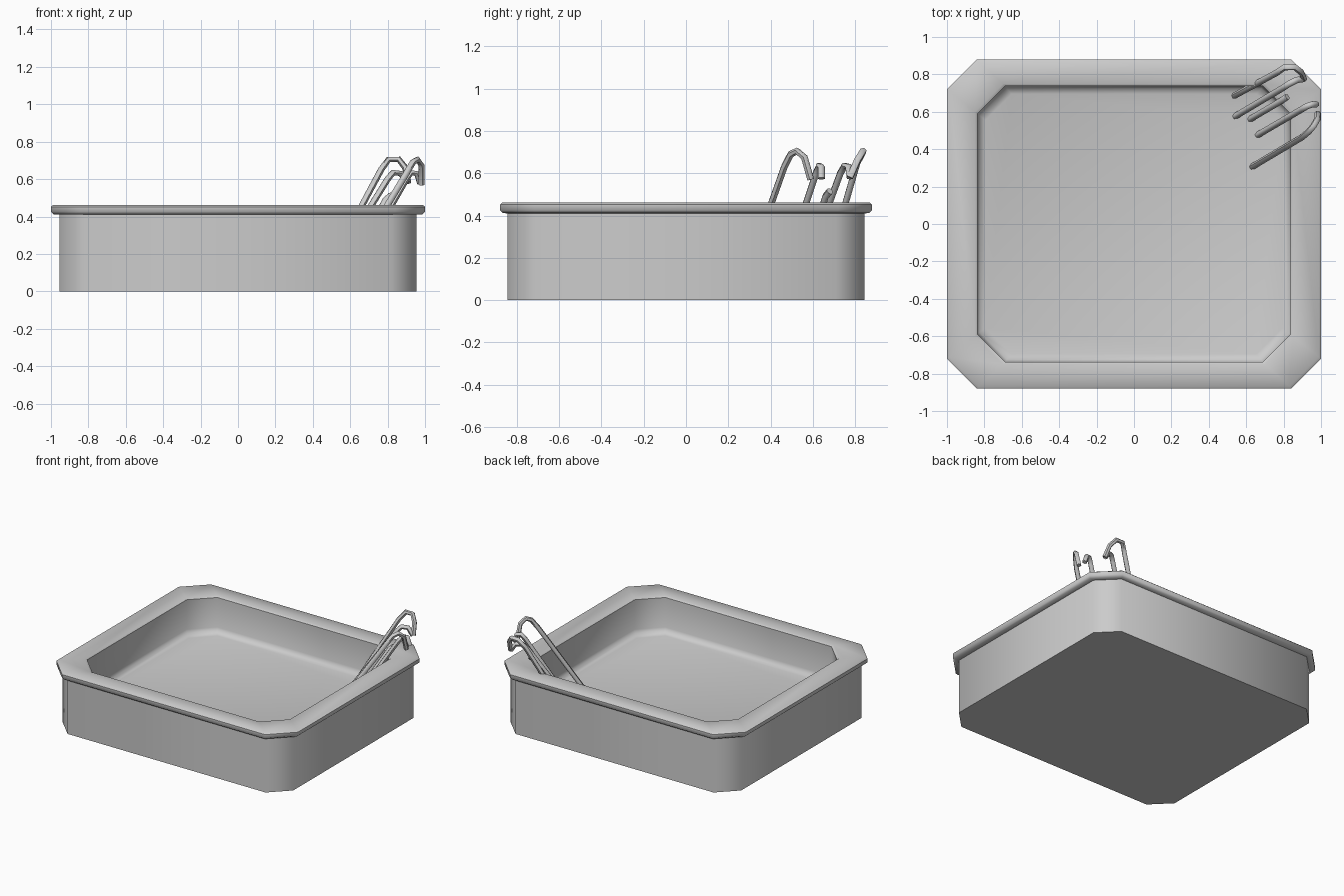
import bpy, bmesh, math

if "Cube" in bpy.data.objects:
    bpy.data.objects.remove(bpy.data.objects["Cube"])

# Single material
grey = bpy.data.materials.new("light grey")
grey.diffuse_color = (0.6, 0.6, 0.6, 1)
grey.use_nodes = True
grey.node_tree.nodes["Principled BSDF"].inputs["Base Color"].default_value = grey.diffuse_color


def octagon(hx, hy, c, z):
    """Rectangle ring with cut corners."""
    return [(hx, -hy + c, z), (hx, hy - c, z), (hx - c, hy, z), (-hx + c, hy, z),
            (-hx, hy - c, z), (-hx, -hy + c, z), (-hx + c, -hy, z), (hx - c, -hy, z)]


def finish(obj, angle):
    obj.data.materials.append(grey)
    bpy.ops.object.select_all(action='DESELECT')
    obj.select_set(True)
    bpy.context.view_layer.objects.active = obj
    bpy.ops.object.shade_smooth_by_angle(angle=math.radians(angle))


def loft(name, rings):
    """Skin stacked octagon rings and cap both ends."""
    bm = bmesh.new()
    loops = [[bm.verts.new(p) for p in octagon(*r)] for r in rings]
    for a, b in zip(loops, loops[1:]):
        for i in range(8):
            j = (i + 1) % 8
            bm.faces.new((a[i], a[j], b[j], b[i]))
    bm.faces.new(loops[0][::-1])
    bm.faces.new(loops[-1])
    bmesh.ops.recalc_face_normals(bm, faces=bm.faces)
    me = bpy.data.meshes.new(name)
    bm.to_mesh(me)
    bm.free()
    obj = bpy.data.objects.new(name, me)
    bpy.context.collection.objects.link(obj)
    finish(obj, 50)


def tube(name, points, radius=0.017):
    """Round pipe along a few points."""
    cu = bpy.data.curves.new(name, 'CURVE')
    cu.dimensions = '3D'
    cu.bevel_depth = radius
    cu.bevel_resolution = 1
    cu.use_fill_caps = True
    sp = cu.splines.new('POLY')
    sp.points.add(len(points) - 1)
    for p, co in zip(sp.points, points):
        p.co = (*co, 1)
    obj = bpy.data.objects.new(name, cu)
    bpy.context.collection.objects.link(obj)
    bpy.ops.object.select_all(action='DESELECT')
    obj.select_set(True)
    bpy.context.view_layer.objects.active = obj
    bpy.ops.object.convert(target='MESH')
    finish(bpy.context.object, 60)


# Tub: outer wall, overhanging rim, inner wall and floor in one skin
loft("tub", [
    (0.955, 0.845, 0.135, 0.0),
    (0.955, 0.845, 0.135, 0.41),
    (0.985, 0.867, 0.155, 0.412),
    (1.0, 0.88, 0.16, 0.425),
    (1.0, 0.88, 0.16, 0.452),
    (0.988, 0.868, 0.157, 0.462),
    (0.850, 0.750, 0.15, 0.462),
    (0.838, 0.738, 0.15, 0.452),
    (0.838, 0.738, 0.15, 0.23),
    (0.825, 0.725, 0.145, 0.20),
    (0.795, 0.695, 0.14, 0.19),
])

# Near handrail: rises from the floor, hooks over and returns on the lower pipe
tube("near_handrail", [
    (0.63, 0.305, 0.18), (0.90, 0.465, 0.63), (0.935, 0.495, 0.69),
    (0.96, 0.525, 0.705), (0.98, 0.56, 0.675), (0.982, 0.59, 0.57)])
tube("near_lower_rail", [
    (0.66, 0.475, 0.18), (0.90, 0.615, 0.60), (0.925, 0.63, 0.635),
    (0.955, 0.64, 0.63), (0.975, 0.64, 0.575)])

# Far handrail and its lower pipe
tube("far_handrail", [
    (0.535, 0.685, 0.22), (0.765, 0.81, 0.65), (0.805, 0.838, 0.705),
    (0.86, 0.838, 0.705), (0.895, 0.81, 0.66), (0.91, 0.775, 0.58)])
tube("far_lower_rail", [
    (0.54, 0.575, 0.18), (0.80, 0.73, 0.60), (0.83, 0.75, 0.635),
    (0.87, 0.77, 0.63), (0.905, 0.775, 0.58)])

# Short middle rail
tube("middle_rail", [(0.62, 0.56, 0.18), (0.79, 0.66, 0.49), (0.82, 0.68, 0.515)])
